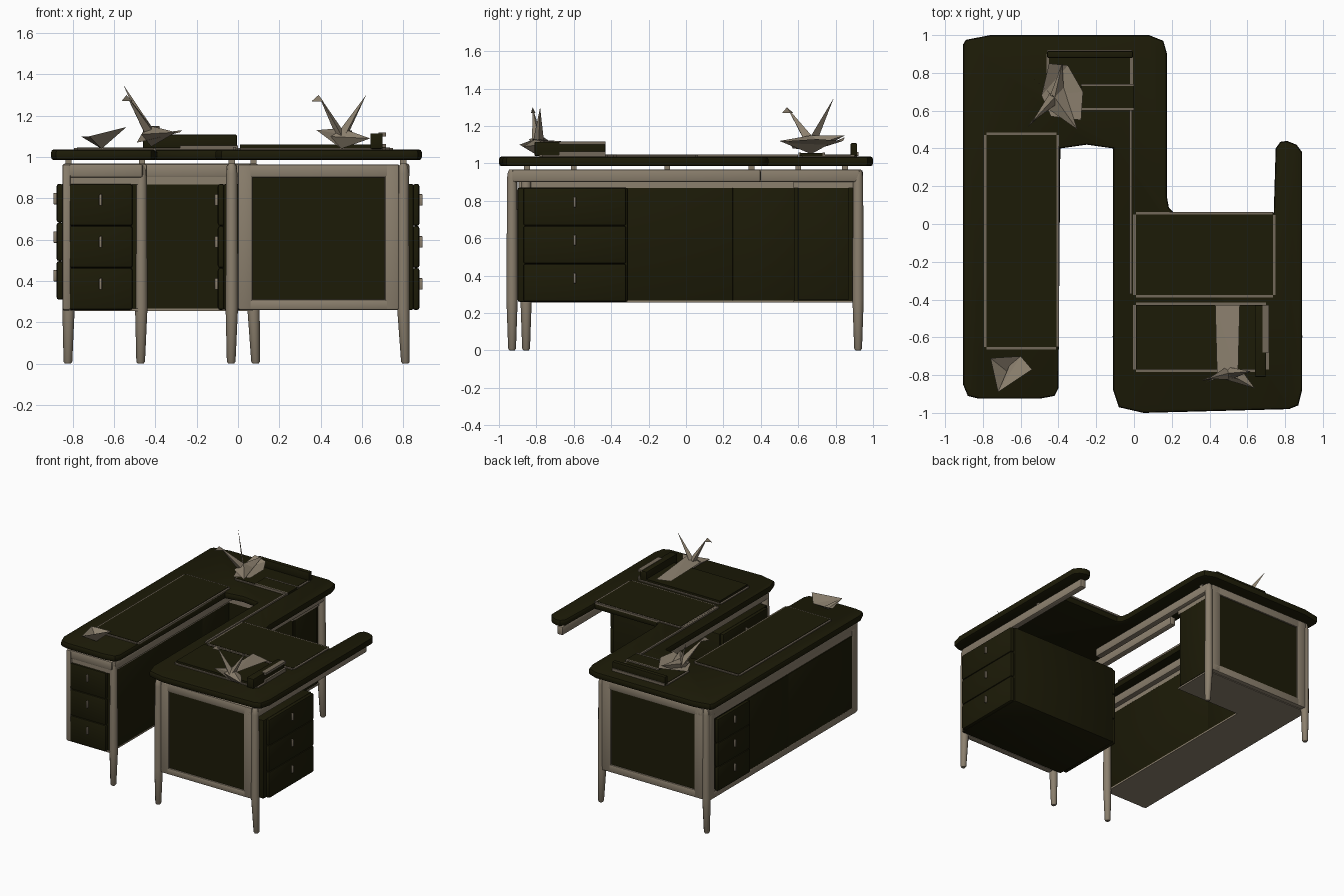
import bpy, bmesh, math
from mathutils import Vector

if "Cube" in bpy.data.objects:
    bpy.data.objects.remove(bpy.data.objects["Cube"])


def material(name, rgb):
    m = bpy.data.materials.new(name)
    m.use_nodes = True
    m.diffuse_color = (*rgb, 1)
    b = m.node_tree.nodes["Principled BSDF"]
    b.inputs["Base Color"].default_value = (*rgb, 1)
    b.inputs["Roughness"].default_value = 0.8
    return m


OLIVE = material("dark olive", (0.0115, 0.0105, 0.0022))
BEIGE = material("beige", (0.26, 0.215, 0.155))
TAUPE = material("taupe edging", (0.17, 0.14, 0.1))


def finish(name, bm, mat, smooth=False):
    bmesh.ops.recalc_face_normals(bm, faces=bm.faces)
    me = bpy.data.meshes.new(name)
    bm.to_mesh(me)
    bm.free()
    me.materials.append(mat)
    ob = bpy.data.objects.new(name, me)
    bpy.context.collection.objects.link(ob)
    if smooth:
        bpy.ops.object.select_all(action="DESELECT")
        ob.select_set(True)
        bpy.context.view_layer.objects.active = ob
        bpy.ops.object.shade_smooth_by_angle(angle=math.radians(40))
    return ob


def box(name, x, y, z, mat, bevel=0.0):
    bm = bmesh.new()
    bmesh.ops.create_cube(bm, size=1)
    for v in bm.verts:
        for i, (a, b) in enumerate((x, y, z)):
            v.co[i] = a if v.co[i] < 0 else b
    if bevel:
        bmesh.ops.bevel(bm, geom=bm.edges[:], offset=bevel, segments=2,
                        affect="EDGES", profile=0.5)
    return finish(name, bm, mat, bool(bevel))


def tube(name, rings, mat, sides=12):
    """Rings of (x, y, z, radius) stacked into a closed round bar."""
    bm = bmesh.new()
    loops = []
    for x, y, z, r in rings:
        loops.append([bm.verts.new((x + r * math.cos(k * math.tau / sides),
                                    y + r * math.sin(k * math.tau / sides), z))
                      for k in range(sides)])
    for a, b in zip(loops, loops[1:]):
        for k in range(sides):
            n = (k + 1) % sides
            bm.faces.new((a[k], a[n], b[n], b[k]))
    bm.faces.new(loops[0])
    bm.faces.new(loops[-1])
    return finish(name, bm, mat, True)


def folded(name, tris):
    """Folded paper made from a few triangles."""
    bm = bmesh.new()
    for t in tris:
        bm.faces.new([bm.verts.new(p) for p in t])
    return finish(name, bm, BEIGE)


# Winding worktop with rounded rims
outline = [(-.905, .95), (-.89, .975), (-.76, 1), (.08, 1), (.155, .97), (.175, .9),
           (.175, .14), (.185, .085), (.21, .06), (.74, .06), (.75, .4), (.775, .435),
           (.81, .44), (.86, .42), (.89, .38), (.89, -.88), (.87, -.96), (.82, -.98),
           (.05, -1), (-.08, -.97), (-.11, -.88), (-.11, .4), (-.25, .42), (-.39, .4),
           (-.4, -.87), (-.42, -.91), (-.5, -.925), (-.82, -.925), (-.88, -.91),
           (-.905, -.85)]
bm = bmesh.new()
base = bm.faces.new([bm.verts.new((x, y, .985)) for x, y in outline])
ext = bmesh.ops.extrude_face_region(bm, geom=[base])
bmesh.ops.translate(bm, vec=(0, 0, .052),
                    verts=[g for g in ext["geom"] if isinstance(g, bmesh.types.BMVert)])
rims = [e for e in bm.edges if abs(e.verts[0].co.z - e.verts[1].co.z) < .01]
bmesh.ops.bevel(bm, geom=rims, offset=.015, segments=2, affect="EDGES", profile=0.5)
finish("worktop", bm, OLIVE, True)

# Tapered legs and the short spacers that carry the top
for name, x, y in (("left_inner_leg", -.468, -.855), ("right_front_inner_leg", -.03, -.93),
                   ("right_front_outer_leg", .8, -.93), ("back_outer_leg", -.82, .92),
                   ("back_inner_leg", .075, .92)):
    sx = .01 if x > 0 else -.003
    tube(name, [(x + sx, y, 0, .014), (x + sx, y, .01, .021), (x, y, .27, .03),
                (x, y, .92, .027), (x, y, .955, .022), (x, y, .968, .014)], BEIGE)
for i, (x, y) in enumerate(((-.82, -.6), (-.82, .6), (-.465, .35), (.075, .85),
                            (-.03, -.85), (.8, -.1))):
    box(f"spacer_{i}", (x - .015, x + .015), (y - .015, y + .015), (.94, .99), BEIGE)

# Cabinets, with beige caps and bases on the long side
box("left_cabinet", (-.835, -.49), (-.87, .9), (.265, .87), OLIVE)
box("back_cabinet", (-.49, .06), (.58, .9), (.265, .87), OLIVE)
box("right_cabinet", (-.07, .85), (-.9, -.31), (.26, .87), OLIVE, .01)
for tag, z in (("base", (.255, .267)), ("cap", (.868, .905))):
    box("left_cabinet_" + tag, (-.845, -.48), (-.88, .91), z, BEIGE)
    box("back_cabinet_" + tag, (-.48, .07), (.575, .91), z, BEIGE)

# Rails below the worktop
for name, x, y in (("left_outer_rail", (-.85, -.8), (-.89, .93)),
                   ("left_inner_rail", (-.49, -.44), (-.87, .6)),
                   ("left_front_rail", (-.84, -.46), (-.89, -.84)),
                   ("centre_rail", (.05, .1), (-.31, .93)),
                   ("right_outer_rail", (.78, .83), (-.93, .4)),
                   ("right_inner_rail", (-.055, -.005), (-.93, .4)),
                   ("back_cross_rail", (-.49, .08), (.57, .61))):
    box(name, x, y, (.9, .968), BEIGE, .012)


# Framed end panels across the front and back
def end_panel(name, x0, x1, y0, y1, w, sill):
    box(name + "_left_stile", (x0, x0 + w), (y0, y1), (.26, .965), BEIGE, .01)
    box(name + "_right_stile", (x1 - w, x1), (y0, y1), (.26, .965), BEIGE, .01)
    box(name + "_top_rail", (x0, x1), (y0, y1), (.9, .965), BEIGE, .01)
    box(name + "_bottom_rail", (x0, x1), (y0, y1), (.26, .26 + sill), BEIGE, .01)
    box(name + "_panel", (x0 + w - .01, x1 - w + .01), (y0 + .01, y1 - .01),
        (.25 + sill, .91), OLIVE)


end_panel("front", 0, .78, -.95, -.9, .07, .05)
end_panel("back", -.81, .065, .895, .945, .08, .06)

# Long outer side: beige surround with flush dark panels
box("side_end_stile", (-.85, -.81), (-.895, -.82), (.26, .965), BEIGE, .01)
box("side_back_stile", (-.85, -.81), (.86, .92), (.26, .965), BEIGE, .01)
box("side_bottom_rail", (-.85, -.81), (-.88, .9), (.258, .312), BEIGE, .01)
for i, (a, b) in enumerate(((-.82, -.04), (-.04, .46))):
    box(f"side_panel_{i}", (-.852, -.82), (a, b), (.31, .87), OLIVE, .003)
for i, (a, b) in enumerate(((-.83, .25), (.25, .58))):
    box(f"inner_panel_{i}", (-.5, -.48), (a, b), (.265, .87), OLIVE, .003)
box("back_cabinet_side", (.055, .07), (.6, .87), (.27, .87), OLIVE, .003)


# Stacks of three drawers, each with a small pull
def drawers(name, centre, width, normal, z0=.26):
    n = Vector(normal)
    s = Vector((abs(n.y), abs(n.x), 0))
    h = (.87 - z0) / 3
    c = Vector(centre).to_3d()

    def plate(label, mid, half, depth, za, zb, mat, bevel):
        p, q = mid - s * half, mid + s * half + n * depth
        box(label, sorted((p.x, q.x)), sorted((p.y, q.y)), (za, zb), mat, bevel)

    for k in range(3):
        z = z0 + k * h
        plate(f"{name}_drawer_{k}", c, width / 2, .033, z, z + h, OLIVE, .012)
        zc = z + h * .62
        plate(f"{name}_pull_{k}", c + n * .03, .007, .018, zc - .028, zc + .028, BEIGE, .005)


drawers("right_outer", (.845, -.595), .55, (1, 0, 0))
drawers("right_inner", (-.065, -.595), .55, (-1, 0, 0))
drawers("side", (-.845, .66), .4, (-1, 0, 0), .31)
drawers("left_front", (-.665, -.86), .31, (0, -1, 0))


# Desk mats with worn edging on the worktop
def mat(name, x0, x1, y0, y1, top, w=.014):
    box(name, (x0, x1), (y0, y1), (1.03, top), OLIVE)
    for tag, x, y in (("left", (x0 - w, x0), (y0, y1)), ("right", (x1, x1 + w), (y0, y1)),
                      ("front", (x0, x1), (y0 - w, y0)), ("back", (x0, x1), (y1, y1 + w))):
        box(f"{name}_{tag}_edge", x, y, (1.03, 1.044), TAUPE)


mat("left_mat", -.78, -.41, -.65, .47, 1.047)
mat("back_mat", -.45, -.02, .62, .9, 1.047)
mat("right_mat", .01, .7, -.77, -.43, 1.06)
mat("upper_right_mat", .01, .735, -.375, .05, 1.046)
box("strip_edge", (-.025, -.01), (-.37, .6), (1.03, 1.048), TAUPE)
box("back_book", (-.46, -.005), (.88, .915), (1.04, 1.108), OLIVE, .006)
box("back_book_edge", (-.46, -.01), (.914, .922), (1.04, 1.06), TAUPE)
box("notepad", (-.28, 0), (.61, .73), (1.04, 1.055), OLIVE)
for i, y in enumerate((.602, .73)):
    box(f"notepad_edge_{i}", (-.28, 0), (y, y + .012), (1.04, 1.057), TAUPE)
box("side_book", (.64, .7), (-.81, -.43), (1.04, 1.115), OLIVE, .006)
for i, z in enumerate((1.045, 1.1)):
    box(f"side_book_edge_{i}", (.68, .715), (-.68, -.43), (z, z + .018), TAUPE)


# Folded paper birds: body, two wings, neck with bent head, tail
def bird(name, c, head, tail, wings):
    c, head, tail = Vector(c), Vector(head), Vector(tail)
    up, low = c + Vector((0, 0, .1)), c
    a, b = [Vector(w) for w in wings]
    fwd = (head - c).to_2d().normalized().to_3d()
    side = Vector((-fwd.y, fwd.x, 0))
    tris = []
    for w in (a, b):
        f, r = c + fwd * .07 + Vector((0, 0, .06)), c - fwd * .07 + Vector((0, 0, .06))
        tris += [(f, w, up), (r, w, up), (f, w, low), (r, w, low)]
    for tip in (head, tail):
        for sgn in (-1, 1):
            o = side * .035 * sgn + Vector((0, 0, .05))
            tris += [(low, c + o, tip), (up, c + o, tip)]
    beak = head + fwd * .035 - Vector((0, 0, .03))
    tris += [(head, beak, head.lerp(up, .2) + side * .01),
             (head, beak, head.lerp(up, .2) - side * .01)]
    folded(name, tris)


bird("right_paper_bird", (.5, -.79, 1.04), (.39, -.82, 1.3), (.62, -.78, 1.3),
     ((.38, -.84, 1.13), (.64, -.87, 1.09)))
folded("right_bird_wing", [((.43, -.43, 1.1), (.56, -.43, 1.08), (.55, -.82, 1.13)),
                           ((.43, -.43, 1.1), (.55, -.82, 1.13), (.44, -.8, 1.1))])
bird("back_paper_bird", (-.42, .67, 1.05), (-.54, .54, 1.3), (-.555, .79, 1.35),
     ((-.3, .5, 1.12), (-.38, .85, 1.15)))
folded("back_bird_wings", [((-.49, .68, 1.07), (-.45, .85, 1.14), (-.35, .84, 1.12)),
                           ((-.49, .68, 1.07), (-.35, .84, 1.12), (-.27, .7, 1.13)),
                           ((-.49, .68, 1.07), (-.27, .7, 1.13), (-.28, .55, 1.12)),
                           ((-.49, .68, 1.07), (-.28, .55, 1.12), (-.44, .57, 1.08))])
P, Q, R, S, T = ((-.76, -.71, 1.1), (-.6, -.7, 1.1), (-.54, -.77, 1.145),
                 (-.72, -.89, 1.1), (-.66, -.79, 1.04))
folded("flat_paper_bird", [(P, Q, T), (Q, R, T), (R, S, T), (S, P, T),
                           (Q, R, S), ((-.66, -.75, 1.07), Q, S)])
